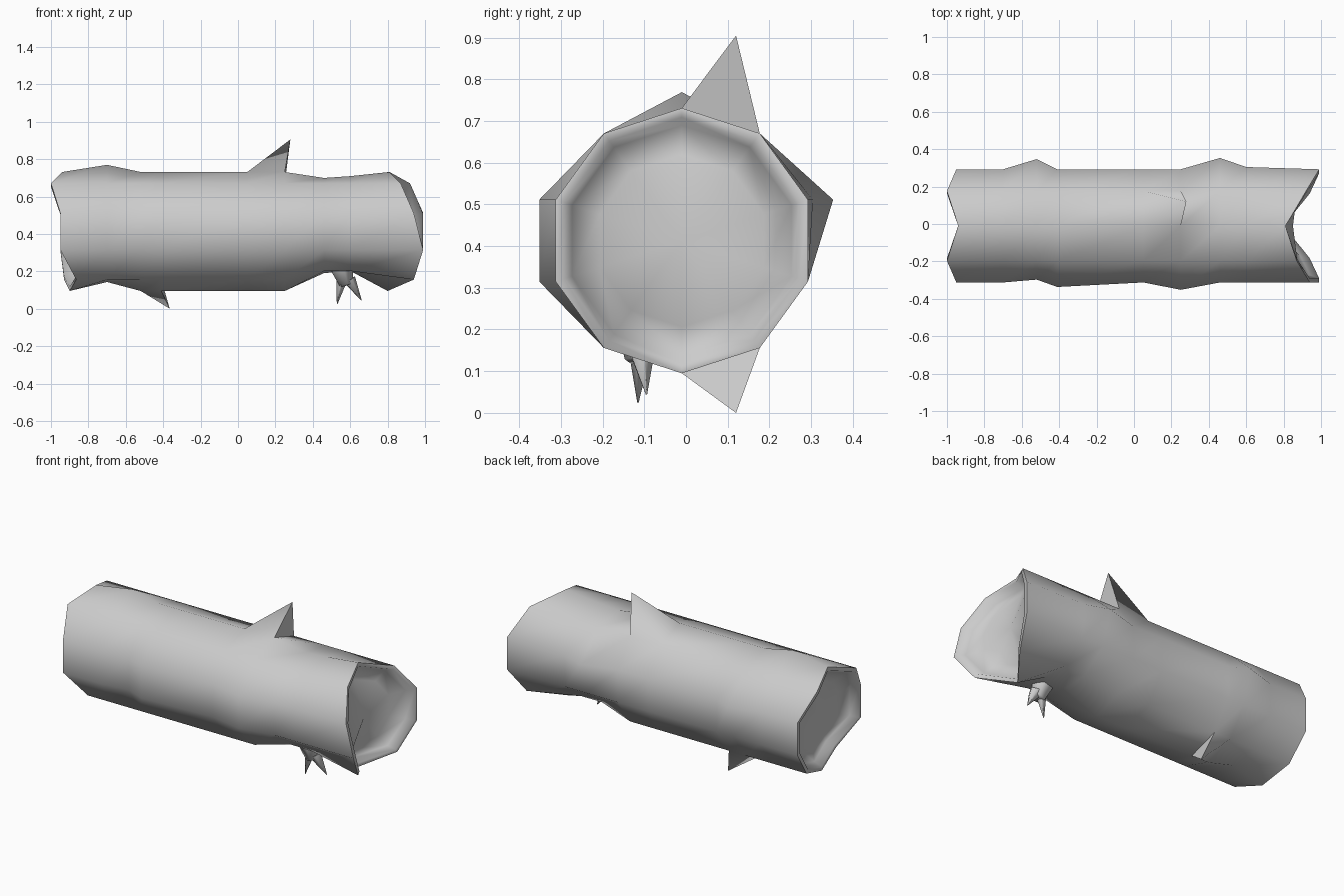
import bpy, bmesh
from math import sin, cos, pi
from mathutils import Vector

cube = bpy.data.objects.get("Cube")
if cube:
    bpy.data.objects.remove(cube)

SIDES, RADIUS = 10, 0.318
CY, CZ = -0.01, 0.413
SMOOTH = 1.45

grey = bpy.data.materials.new("plain_grey")
grey.use_nodes = True
colour = (0.6, 0.6, 0.6, 1)
grey.diffuse_color = colour
grey.node_tree.nodes["Principled BSDF"].inputs["Base Color"].default_value = colour


def finish(name, bm):
    bmesh.ops.recalc_face_normals(bm, faces=bm.faces)
    mesh = bpy.data.meshes.new(name)
    bm.to_mesh(mesh)
    bm.free()
    mesh.materials.append(grey)
    obj = bpy.data.objects.new(name, mesh)
    bpy.context.collection.objects.link(obj)
    bpy.ops.object.select_all(action='DESELECT')
    obj.select_set(True)
    bpy.context.view_layer.objects.active = obj
    bpy.ops.object.shade_smooth_by_angle(angle=SMOOTH)


# Bark rings: sides count from the top towards the back
ring_x = [-0.7, -0.52, -0.41, 0.05, 0.25, 0.46, 0.6]
left_edge = [-0.94, -1.0, -0.95, -0.95, -0.93, -0.9, -0.865, -0.95, -0.95, -1.0]
right_edge = [0.81, 0.92, 0.99, 0.99, 0.94, 0.80, 0.94, 0.99, 0.94, 0.87]

# Bumps and dents as radius factors for (ring, side)
bumps = {(0, 0): 1.12, (0, 5): 0.85, (1, 2): 1.18, (1, 7): 0.95, (1, 8): 0.95,
         (2, 7): 1.08, (2, 8): 1.08, (4, 7): 1.13, (4, 8): 1.13,
         (5, 0): 0.9, (6, 0): 0.93, (5, 2): 1.2, (6, 2): 1.04,
         (5, 4): 0.82, (5, 5): 0.70, (5, 6): 0.82,
         (6, 4): 0.82, (6, 5): 0.66, (6, 6): 0.82}

bm = bmesh.new()


def ring(xs, factors):
    out = []
    for k in range(SIDES):
        a, f = 2 * pi * k / SIDES, factors[k]
        # Side bumps push straight out, keeping their height
        up = 1 if f > 1 and k in (2, 7, 8) else f
        out.append(bm.verts.new((xs[k], CY + RADIUS * f * sin(a),
                                 CZ + RADIUS * up * cos(a))))
    return out


def even(f):
    return [f] * SIDES


def inner_rings(edge, direction):
    # Rim, short wall and shallow hollow floor, from the rim inwards
    mean = sum(edge) / SIDES
    return [ring(edge, even(0.93)),
            ring([x - direction * 0.05 for x in edge], even(0.87)),
            ring([(x + mean) / 2 - direction * 0.08 for x in edge], even(0.65))]


left_inner = inner_rings(left_edge, -1)
right_inner = inner_rings(right_edge, 1)
bark = [ring(even(x), [bumps.get((i, k), 1) for k in range(SIDES)])
        for i, x in enumerate(ring_x)]
rings = (left_inner[::-1] + [ring(left_edge, even(1))] + bark
         + [ring(right_edge, even(1))] + right_inner)
first_bark = len(left_inner) + 1


def fan(loop, point):
    tip = bm.verts.new(point)
    for j, v in enumerate(loop):
        bm.faces.new((v, loop[(j + 1) % len(loop)], tip))


# Broken branch stubs rise from single bark panels to a point
spikes = {(first_bark + 3, 0): (0.28, 0.12, 0.905),
          (first_bark + 1, 4): (-0.365, 0.12, 0.0)}
for i in range(len(rings) - 1):
    for k in range(SIDES):
        n = (k + 1) % SIDES
        quad = [rings[i][k], rings[i][n], rings[i + 1][n], rings[i + 1][k]]
        if (i, k) in spikes:
            fan(quad, spikes[i, k])
        else:
            bm.faces.new(quad)

# Hollow floors
fan(rings[0], (-0.87, CY, CZ))
fan(rings[-1], (0.85, CY, CZ))
finish("hollow_log", bm)


# Forked twig under the log
def limb(name, start, end, r1, r2):
    start, end = Vector(start), Vector(end)
    axis = end - start
    tm = bmesh.new()
    bmesh.ops.create_cone(tm, cap_ends=True, segments=5, radius1=r1, radius2=r2,
                          depth=axis.length)
    turn = axis.to_track_quat('Z', 'Y').to_matrix().to_4x4()
    turn.translation = (start + end) / 2
    bmesh.ops.transform(tm, matrix=turn, verts=tm.verts)
    finish(name, tm)


limb("twig_stem", (0.55, -0.105, 0.22), (0.58, -0.108, 0.125), 0.065, 0.04)
limb("twig_tip_right", (0.555, -0.108, 0.15), (0.53, -0.115, 0.025), 0.03, 0.002)
limb("twig_tip_left", (0.595, -0.108, 0.155), (0.66, -0.095, 0.045), 0.036, 0.002)
